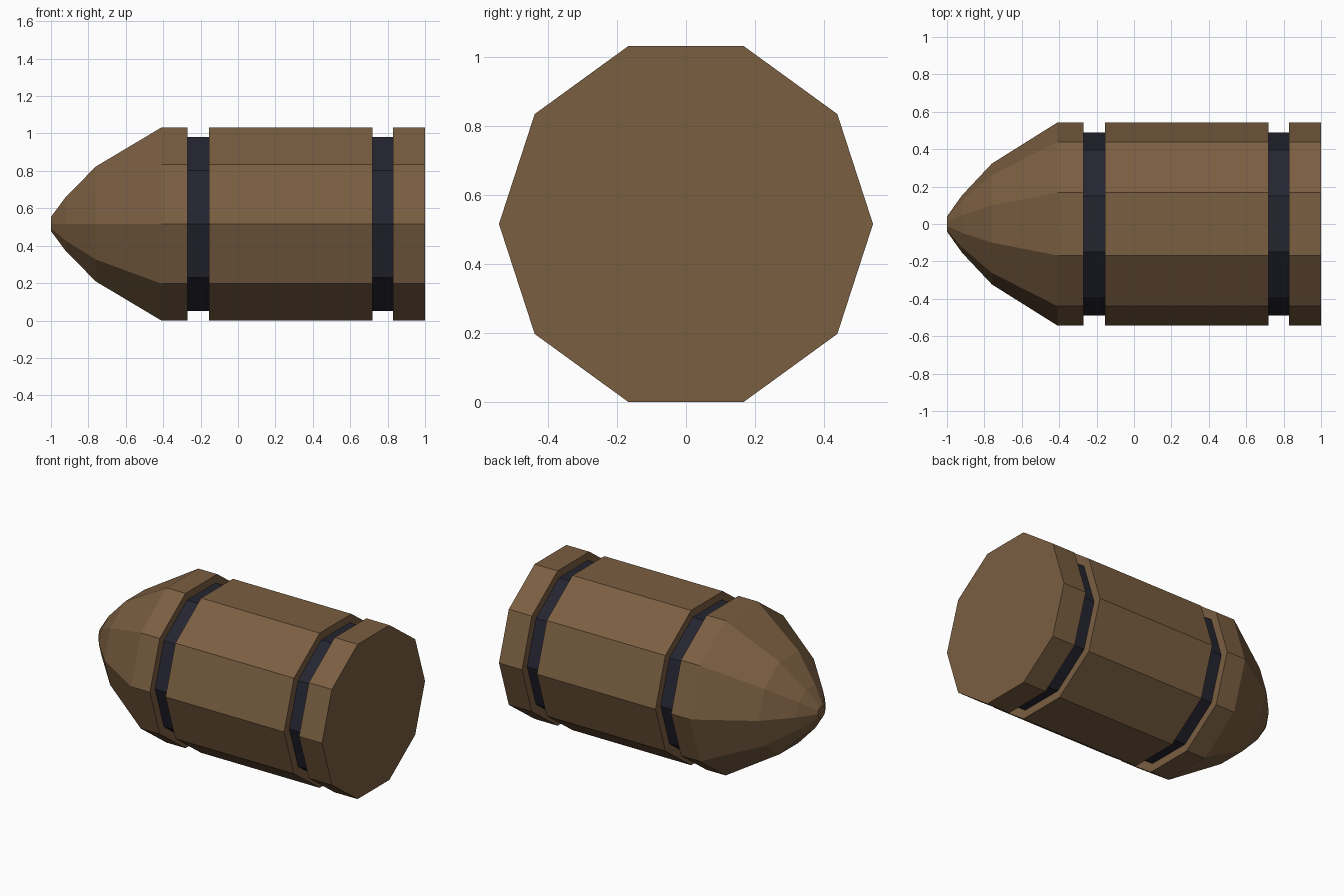
import bpy, bmesh, math

if "Cube" in bpy.data.objects:
    bpy.data.objects.remove(bpy.data.objects["Cube"])

SIDES = 10
CENTRE_Z = 0.516
R = 0.5425      # body radius
G = 0.488       # groove radius


def material(name, rgb):
    m = bpy.data.materials.new(name)
    m.diffuse_color = (*rgb, 1)
    m.use_nodes = True
    m.node_tree.nodes["Principled BSDF"].inputs["Base Color"].default_value = m.diffuse_color
    return m


brown = material("brown", (0.195, 0.112, 0.053))
dark = material("dark navy", (0.018, 0.018, 0.030))

# Half profile along x: (x, radius), from nose tip to flat base
profile = [(-1, 0.04), (-0.92, 0.153), (-0.76, 0.323), (-0.41, R),
           (-0.27, R), (-0.27, G), (-0.155, G), (-0.155, R),
           (0.72, R), (0.72, G), (0.83, G), (0.83, R), (1, R)]

# Ten-sided shell, lathed around the x axis
bm = bmesh.new()
rings = []
for x, r in profile:
    rings.append([bm.verts.new((x, r * math.cos(a), CENTRE_Z + r * math.sin(a)))
                  for a in (2 * math.pi * i / SIDES for i in range(SIDES))])
for k in range(len(rings) - 1):
    # Groove floors are the dark bands
    is_band = profile[k][1] == G and profile[k + 1][1] == G
    for i in range(SIDES):
        j = (i + 1) % SIDES
        f = bm.faces.new((rings[k][i], rings[k][j], rings[k + 1][j], rings[k + 1][i]))
        f.material_index = int(is_band)
# Nose tip and base caps
bm.faces.new(rings[0])
bm.faces.new(rings[-1])
bmesh.ops.recalc_face_normals(bm, faces=bm.faces)

mesh = bpy.data.meshes.new("banded_shell")
bm.to_mesh(mesh)
bm.free()
mesh.materials.append(brown)
mesh.materials.append(dark)
bpy.context.collection.objects.link(bpy.data.objects.new("banded_shell", mesh))
